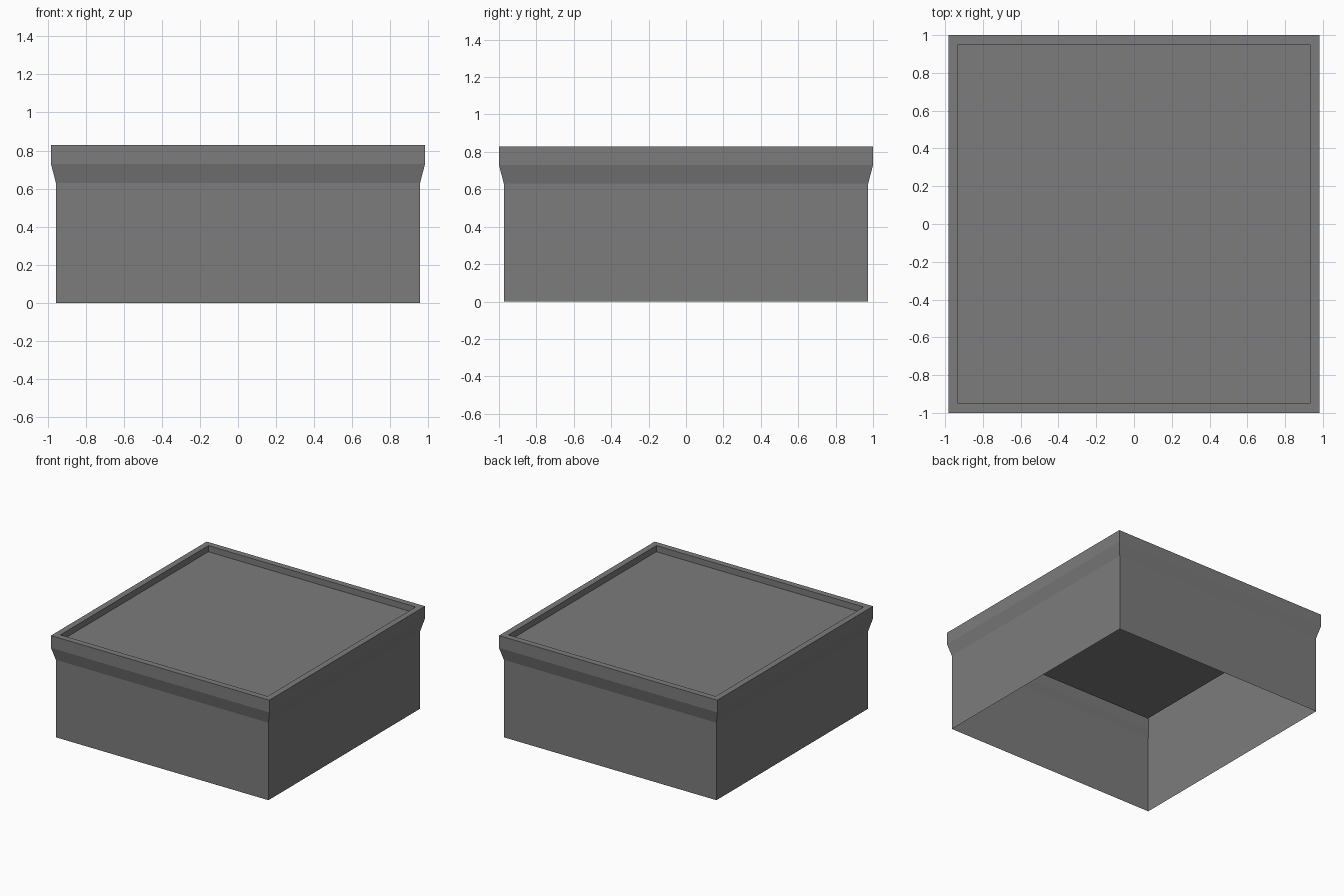
import bpy
import bmesh

cube = bpy.data.objects.get("Cube")
if cube:
    bpy.data.objects.remove(cube, do_unlink=True)

# Single flat colour
gray = bpy.data.materials.new("concrete gray")
color = (0.2, 0.2, 0.2, 1)
gray.use_nodes = True
gray.diffuse_color = color
gray.node_tree.nodes["Principled BSDF"].inputs["Base Color"].default_value = color

HALF_X, HALF_Y = 0.982, 1.0

# Wall section from the open base up over the parapet: (inset, height)
profile = [(0.026, 0), (0.026, 0.63), (0, 0.73), (0, 0.83), (0.05, 0.83), (0.05, 0.78)]


def ring(bm, inset, z):
    """Rectangular loop of vertices at a given inset and height."""
    x, y = HALF_X - inset, HALF_Y - inset
    return [bm.verts.new((sx * x, sy * y, z))
            for sx, sy in ((-1, -1), (1, -1), (1, 1), (-1, 1))]


def make_object(name, bm):
    mesh = bpy.data.meshes.new(name)
    bm.to_mesh(mesh)
    bm.free()
    mesh.materials.append(gray)
    obj = bpy.data.objects.new(name, mesh)
    bpy.context.collection.objects.link(obj)
    return obj


# Walls, flared cornice and recessed flat roof as one open shell
bm = bmesh.new()
rings = [ring(bm, inset, z) for inset, z in profile]
for low, high in zip(rings, rings[1:]):
    for i in range(4):
        j = (i + 1) % 4
        bm.faces.new((low[i], low[j], high[j], high[i]))
bm.faces.new(rings[-1])
make_object("building_shell", bm)
